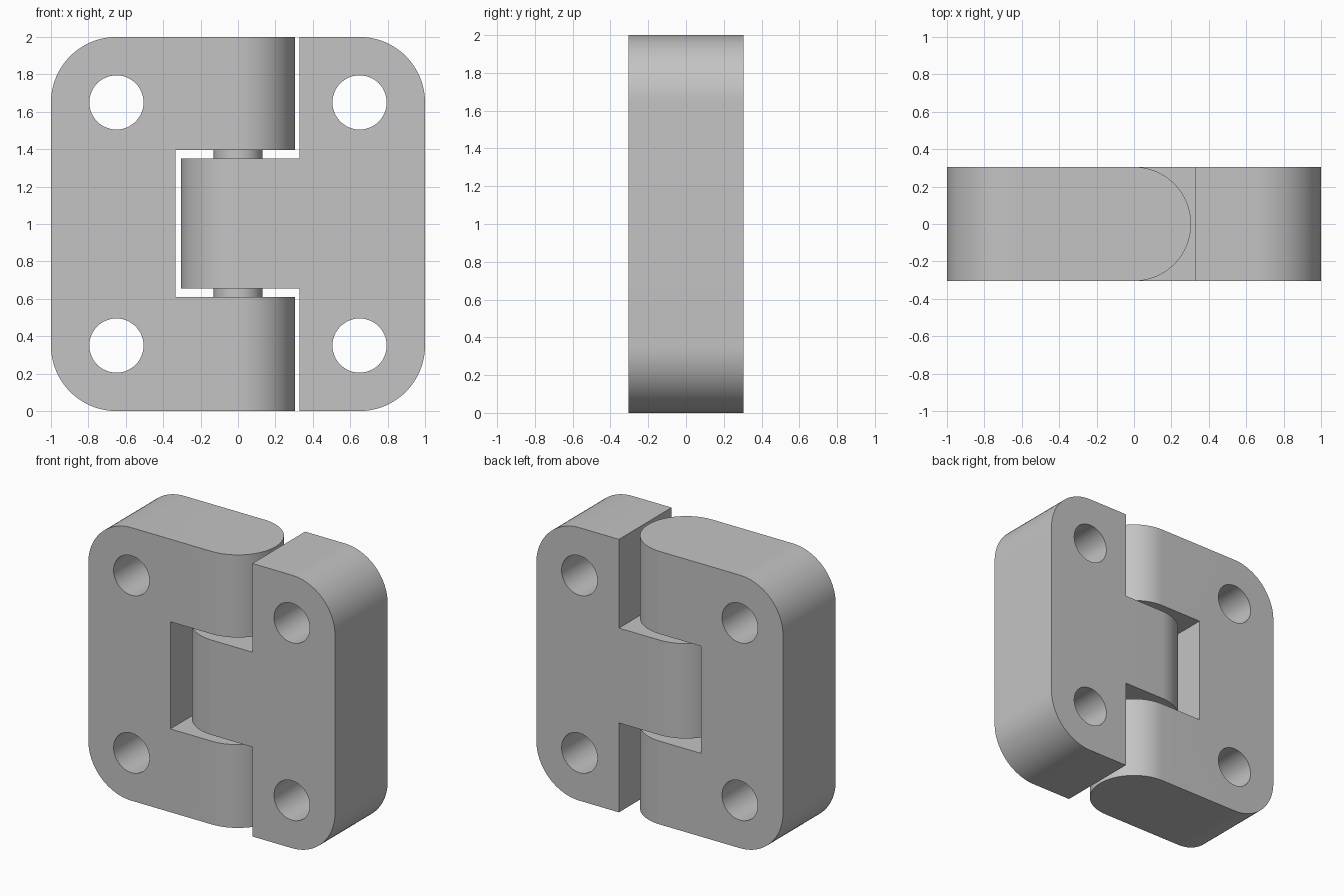
import bpy, bmesh, math
from mathutils import Vector

cube = bpy.data.objects.get("Cube")
if cube:
    bpy.data.objects.remove(cube, do_unlink=True)

HALF_DEPTH = 0.305       # half thickness, also the knuckle radius
CORNER = 0.35            # outer corner radius
HOLE = 0.145             # screw hole radius
PIN = 0.13

grey = bpy.data.materials.new("grey_metal")
grey.use_nodes = True
grey.diffuse_color = (0.55, 0.55, 0.55, 1)
grey.node_tree.nodes["Principled BSDF"].inputs["Base Color"].default_value = (0.55, 0.55, 0.55, 1)


def arc(cx, cy, r, start, end, steps):
    """Points along a circular arc, angles in degrees."""
    angles = [math.radians(start + (end - start) * i / steps) for i in range(steps + 1)]
    return [(cx + r * math.cos(a), cy + r * math.sin(a)) for a in angles]


def prism(name, points, axis, low, high):
    """Extrude a closed 2D profile along y (points are x, z) or z (points are x, y)."""
    bm = bmesh.new()
    place = (lambda u, v: (u, low, v)) if axis == "y" else (lambda u, v: (u, v, low))
    face = bm.faces.new([bm.verts.new(place(u, v)) for u, v in points])
    out = bmesh.ops.extrude_face_region(bm, geom=[face])
    shift = Vector((0, high - low, 0)) if axis == "y" else Vector((0, 0, high - low))
    moved = [g for g in out["geom"] if isinstance(g, bmesh.types.BMVert)]
    bmesh.ops.translate(bm, verts=moved, vec=shift)
    bmesh.ops.recalc_face_normals(bm, faces=bm.faces)
    mesh = bpy.data.meshes.new(name)
    bm.to_mesh(mesh)
    bm.free()
    mesh.materials.append(grey)
    obj = bpy.data.objects.new(name, mesh)
    bpy.context.collection.objects.link(obj)
    return obj


def activate(obj):
    bpy.ops.object.select_all(action="DESELECT")
    obj.select_set(True)
    bpy.context.view_layer.objects.active = obj


def cut(obj, cutter, operation):
    activate(obj)
    mod = obj.modifiers.new("cut", "BOOLEAN")
    mod.operation, mod.solver, mod.object = operation, "EXACT", cutter
    bpy.ops.object.modifier_apply(modifier=mod.name)
    bpy.data.objects.remove(cutter, do_unlink=True)


def smooth(obj):
    activate(obj)
    bpy.ops.object.shade_smooth_by_angle(angle=math.radians(30))


def leaf(name, side, inner):
    """Leaf reaching out to x = side; inner lists its inside edge, bottom to top."""
    # Plan: flat plate ending in a round knuckle around the pin
    plan = [(side * 1.2, -HALF_DEPTH)]
    plan += [(-side * x, y) for x, y in arc(0, 0, HALF_DEPTH, -90, 90, 40)]
    plan += [(side * 1.2, HALF_DEPTH)]
    body = prism(name, plan, "z", -0.2, 2.2)

    # Front outline with rounded outer corners
    mid = 1 - CORNER
    outline = arc(mid, 2 - CORNER, CORNER, 90, 0, 20) + arc(mid, CORNER, CORNER, 0, -90, 20)
    outline = [(side * x, z) for x, z in outline] + inner
    cut(body, prism("outline_cutter", outline, "y", -0.5, 0.5), "INTERSECT")

    # Screw holes, concentric with the corners
    for z in (CORNER, 2 - CORNER):
        circle = arc(side * mid, z, HOLE, 0, 360, 48)[:-1]
        cut(body, prism("hole_cutter", circle, "y", -0.5, 0.5), "DIFFERENCE")
    smooth(body)
    return body


# Leaf with two outer knuckles and a slot between them
leaf("right_leaf", -1, [(0.4, 0), (0.4, 0.61), (-0.335, 0.61),
                        (-0.335, 1.395), (0.4, 1.395), (0.4, 2)])
# Leaf with a single middle knuckle
leaf("left_leaf", 1, [(0.33, 0), (0.33, 0.655), (-0.4, 0.655),
                      (-0.4, 1.35), (0.33, 1.35), (0.33, 2)])

# Short lengths of hinge pin bridging the gaps between knuckles
for name, low, high in (("lower_pin", 0.6, 0.665), ("upper_pin", 1.34, 1.405)):
    smooth(prism(name, arc(0, 0, PIN, 0, 360, 48)[:-1], "z", low, high))
